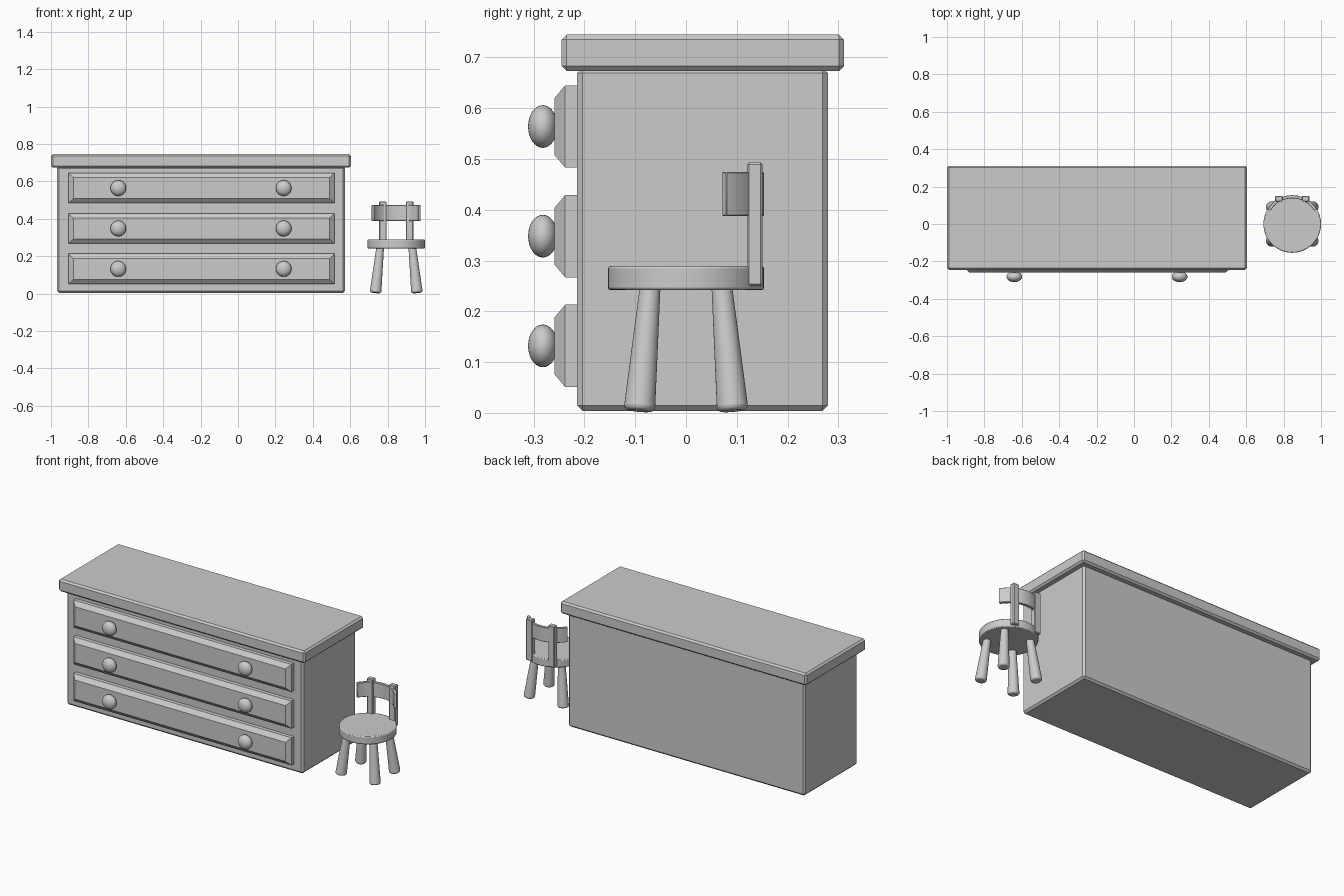
import bpy, bmesh
from math import sin, cos, radians
from mathutils import Vector

if "Cube" in bpy.data.objects:
    bpy.data.objects.remove(bpy.data.objects["Cube"])


def make(name, bm, smooth=None):
    bmesh.ops.recalc_face_normals(bm, faces=bm.faces)
    me = bpy.data.meshes.new(name)
    bm.to_mesh(me)
    bm.free()
    ob = bpy.data.objects.new(name, me)
    bpy.context.collection.objects.link(ob)
    if smooth:
        bpy.ops.object.select_all(action='DESELECT')
        ob.select_set(True)
        bpy.context.view_layer.objects.active = ob
        bpy.ops.object.shade_smooth_by_angle(angle=radians(smooth))
    return ob


def bevel(ob, width, segments=1, angle=40):
    m = ob.modifiers.new("Bevel", 'BEVEL')
    m.width, m.segments = width, segments
    m.limit_method, m.angle_limit = 'ANGLE', radians(angle)


def box_bm(lo, hi):
    bm = bmesh.new()
    bmesh.ops.create_cube(bm, size=1)
    for v in bm.verts:
        v.co = [l + (h - l) * (c + 0.5) for l, h, c in zip(lo, hi, v.co)]
    return bm


def box(name, lo, hi, width):
    ob = make(name, box_bm(lo, hi))
    bevel(ob, width)
    return ob


def drawer(name, z):
    # panel with a wide chamfer around its front face
    x0, x1, h, inset = -0.905, 0.515, 0.081, 0.025
    bm = box_bm((x0, -0.238, z - h), (x1, -0.205, z + h))
    front = min(bm.faces, key=lambda f: f.calc_center_median().y)
    bmesh.ops.inset_region(bm, faces=[front], thickness=inset, use_even_offset=True)
    for v in front.verts:
        v.co.y = -0.259
    make(name, bm)


def knob(name, x, z):
    bm = bmesh.new()
    bmesh.ops.create_uvsphere(bm, u_segments=32, v_segments=16, radius=1)
    for v in bm.verts:
        v.co = (x + v.co.x * 0.042, -0.282 + v.co.z * 0.029, z + v.co.y * 0.042)
    make(name, bm, 60)


def rod(name, a, b, r1, r2, width, segments):
    # round bar from point a to point b
    a, b = Vector(a), Vector(b)
    d = b - a
    bm = bmesh.new()
    bmesh.ops.create_cone(bm, cap_ends=True, segments=48, radius1=r1, radius2=r2, depth=d.length)
    q = Vector((0, 0, 1)).rotation_difference(d)
    for v in bm.verts:
        v.co = q @ v.co + (a + b) / 2
    ob = make(name, bm, 35)
    bevel(ob, width, segments)
    return ob


# Chest of drawers
box("chest_body", (-0.968, -0.215, 0.004), (0.573, 0.28, 0.68), 0.011)
box("chest_top", (-1.0, -0.245, 0.673), (0.604, 0.311, 0.745), 0.01)
for i, z in enumerate((0.132, 0.348, 0.564)):
    drawer(f"drawer_{i + 1}", z)
    for side, x in (("left", -0.64), ("right", 0.244)):
        knob(f"knob_{i + 1}_{side}", x, z)

# Chair seat and splayed legs
CX = 0.846
rod("seat", (CX, 0, 0.242), (CX, 0, 0.289), 0.154, 0.154, 0.005, 2)
for side, sx in (("left", -1), ("right", 1)):
    for end, sy in (("front", -1), ("back", 1)):
        rod(f"{end}_{side}_leg", (CX + sx * 0.111, sy * 0.092, 0.004),
            (CX + sx * 0.085, sy * 0.07, 0.255), 0.031, 0.02, 0.01, 3)
    # Back post
    px = CX + sx * 0.072
    box(f"{side}_back_post", (px - 0.02, 0.12, 0.25), (px + 0.02, 0.151, 0.493), 0.004)

# Curved backrest
bm = bmesh.new()
N, rings = 24, []
for i in range(N + 1):
    a = radians(31 + 118 * i / N)
    rings.append([bm.verts.new((CX + r * cos(a), r * sin(a), z))
                  for r, z in ((0.137, 0.388), (0.154, 0.388), (0.154, 0.474), (0.137, 0.474))])
for p, q in zip(rings, rings[1:]):
    for k in range(4):
        bm.faces.new((p[k], p[(k + 1) % 4], q[(k + 1) % 4], q[k]))
bm.faces.new(rings[0])
bm.faces.new(rings[-1])
bevel(make("backrest", bm, 35), 0.002)
